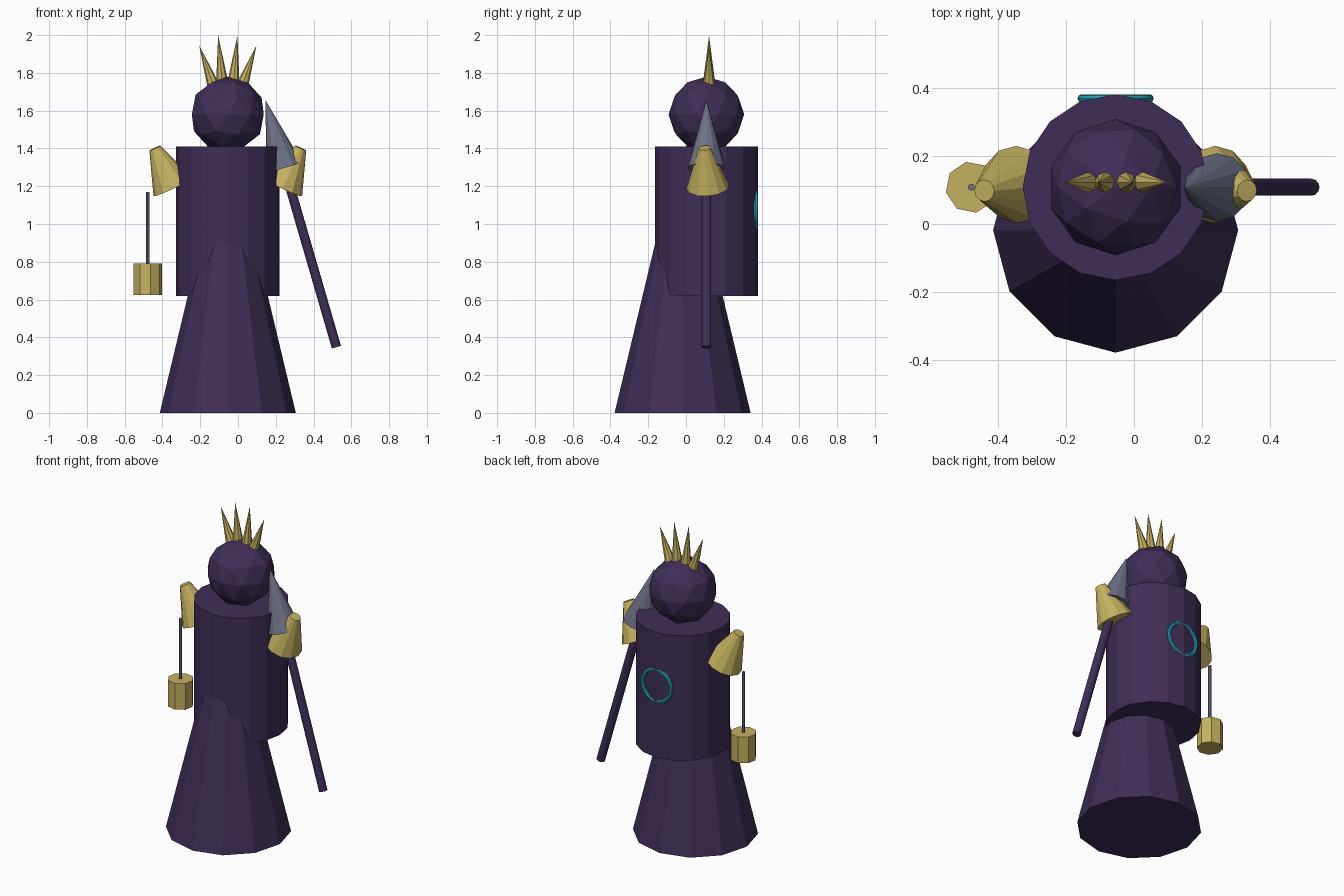
import bpy, bmesh, math
from mathutils import Vector, Matrix

if "Cube" in bpy.data.objects:
    bpy.data.objects.remove(bpy.data.objects["Cube"])

CX, CY = -0.054, 0.108   # centre line of the figure


def material(name, rgb):
    m = bpy.data.materials.new(name)
    m.diffuse_color = (*rgb, 1)
    m.use_nodes = True
    m.node_tree.nodes["Principled BSDF"].inputs["Base Color"].default_value = m.diffuse_color
    return m


PURPLE = material("dark_purple", (0.049, 0.027, 0.096))
GOLD = material("dull_gold", (0.56, 0.44, 0.12))
STEEL = material("blue_grey_steel", (0.15, 0.165, 0.24))
TEAL = material("teal", (0.02, 0.36, 0.47))


def finish(name, bm, mat):
    me = bpy.data.meshes.new(name)
    bm.to_mesh(me)
    bm.free()
    me.materials.append(mat)
    ob = bpy.data.objects.new(name, me)
    bpy.context.collection.objects.link(ob)
    return ob


def cone(name, start, end, r1, r2, sides, mat, spin=0.0):
    """Flat-shaded cone or cylinder running from start to end."""
    a, b = Vector(start), Vector(end)
    axis = b - a
    rot = Matrix.Identity(4)
    if abs(axis.x) + abs(axis.y) > 1e-6:
        rot = Vector((0, 0, 1)).rotation_difference(axis).to_matrix().to_4x4()
    bm = bmesh.new()
    bmesh.ops.create_cone(
        bm, cap_ends=True, segments=sides, radius1=r1, radius2=r2,
        depth=axis.length,
        matrix=Matrix.Translation((a + b) / 2) @ rot @ Matrix.Rotation(spin, 4, 'Z'))
    if r2 == 0:
        bmesh.ops.remove_doubles(bm, verts=bm.verts, dist=1e-5)
    return finish(name, bm, mat)


# robe and torso
cone("skirt", (CX, -0.018, 0), (CX, -0.018, 1.0), 0.36, 0.121, 12, PURPLE)
cone("torso", (CX, CY, 0.62), (CX, CY, 1.41), 0.273, 0.273, 16, PURPLE)

# head
bm = bmesh.new()
bmesh.ops.create_icosphere(bm, subdivisions=2, radius=0.2,
                           matrix=Matrix.Translation((CX, CY, 1.58)))
finish("head", bm, PURPLE)

# mirrored parts: shoulder guards and crown spikes
for side, label in ((-1, "left"), (1, "right")):
    cone("shoulder_guard_" + label,
         (CX + side * 0.29, 0.116, 1.195), (CX + side * 0.386, 0.098, 1.402),
         0.114, 0.032, 12, GOLD)
    cone("crown_inner_spike_" + label,
         (CX + side * 0.030, 0.122, 1.75), (CX + side * 0.051, 0.122, 1.998),
         0.032, 0, 8, GOLD)
    cone("crown_outer_spike_" + label,
         (CX + side * 0.078, 0.122, 1.738), (CX + side * 0.152, 0.122, 1.946),
         0.032, 0, 8, GOLD)

# spear
cone("spear_shaft", (0.521, CY, 0.348), (0.245, CY, 1.30), 0.025, 0.025, 12, PURPLE)
cone("spear_head", (0.245, CY, 1.297), (0.146, CY, 1.655), 0.1, 0, 12, STEEL)

# hanging lantern
cone("lantern_rod", (-0.478, CY, 0.78), (-0.478, CY, 1.17), 0.01, 0.01, 8, STEEL)
cone("lantern", (-0.478, CY, 0.625), (-0.478, CY, 0.79), 0.076, 0.076, 8, GOLD, 0.2)

# ring sunk into the back
bm = bmesh.new()
circle = bmesh.ops.create_circle(
    bm, segments=8, radius=0.012,
    matrix=Matrix.Translation((CX + 0.1, 0.369, 1.072)))
bmesh.ops.spin(bm, geom=bm.verts[:] + bm.edges[:], cent=(CX, 0.369, 1.072),
               axis=(0, 1, 0), angle=math.tau, steps=24, use_merge=True)
bmesh.ops.remove_doubles(bm, verts=bm.verts, dist=1e-5)
bmesh.ops.recalc_face_normals(bm, faces=bm.faces)
finish("back_ring", bm, TEAL)
